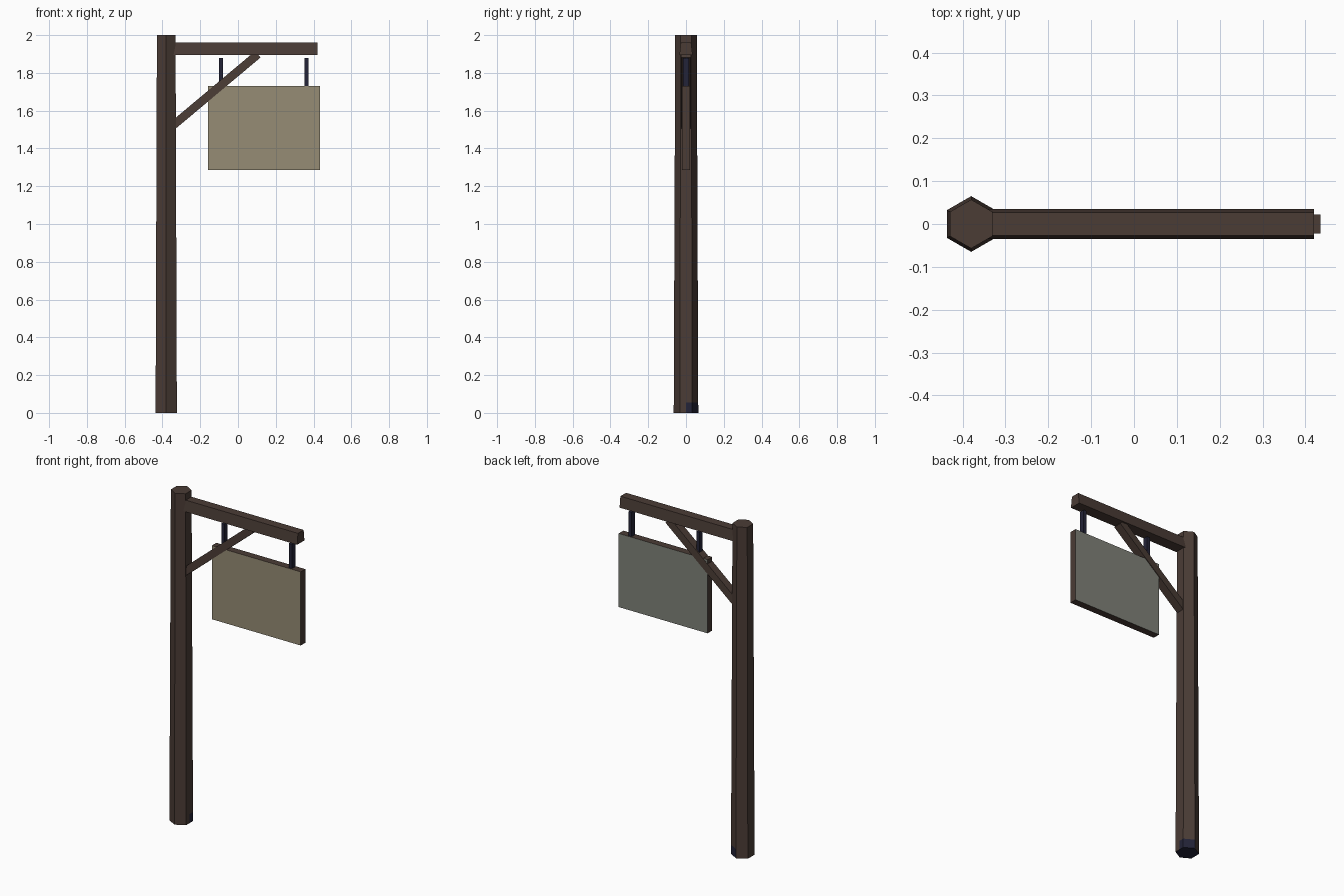
import bpy, bmesh, math
from mathutils import Vector

if "Cube" in bpy.data.objects:
    bpy.data.objects.remove(bpy.data.objects["Cube"])


def material(name, rgb):
    m = bpy.data.materials.new(name)
    m.diffuse_color = (*rgb, 1)
    m.use_nodes = True
    m.node_tree.nodes["Principled BSDF"].inputs["Base Color"].default_value = m.diffuse_color
    return m


wood = material("dark_wood", (0.069, 0.045, 0.036))
panel = material("tan_panel", (0.305, 0.262, 0.178))
back = material("grey_panel", (0.216, 0.223, 0.191))
iron = material("dark_blue_iron", (0.017, 0.017, 0.038))


def finish(name, bm, mats):
    bmesh.ops.recalc_face_normals(bm, faces=bm.faces)
    me = bpy.data.meshes.new(name)
    bm.to_mesh(me)
    bm.free()
    for m in mats:
        me.materials.append(m)
    ob = bpy.data.objects.new(name, me)
    bpy.context.collection.objects.link(ob)
    return ob


def bar(name, start, end, height, y_bottom, y_top, mats=(wood,)):
    """Straight bar in the xz plane with a trapezoid cross-section."""
    a, b = Vector((start[0], 0, start[1])), Vector((end[0], 0, end[1]))
    d = (b - a).normalized()
    up = Vector((-d.z, 0, d.x)) * height / 2
    bm = bmesh.new()
    rings = []
    for p in (a, b):
        rings.append([bm.verts.new(p + up * s + Vector((0, y, 0)))
                      for s, y in ((-1, -y_bottom), (-1, y_bottom), (1, y_top), (1, -y_top))])
    for r in rings:
        bm.faces.new(r)
    for i in range(4):
        j = (i + 1) % 4
        bm.faces.new((rings[0][i], rings[0][j], rings[1][j], rings[1][i]))
    return finish(name, bm, mats)


# Tapered hexagonal post with dark foot
bm = bmesh.new()
rings = []
for z, r in ((0, 0.065), (0.055, 0.0648), (2, 0.057)):
    rings.append([bm.verts.new((-0.38 + r * math.cos(math.radians(30 + 60 * i)),
                                r * math.sin(math.radians(30 + 60 * i)), z)) for i in range(6)])
bm.faces.new(rings[0])
bm.faces.new(rings[-1])
for lo, hi in zip(rings, rings[1:]):
    for i in range(6):
        j = (i + 1) % 6
        bm.faces.new((lo[i], lo[j], hi[j], hi[i]))
low = [f for f in bm.faces if f.calc_center_median().z < 0.05]
geom = low + list({e for f in low for e in f.edges}) + list({v for f in low for v in f.verts})
bmesh.ops.bisect_plane(bm, geom=geom, plane_co=(0, 0, 0), plane_no=(0, 1, 0))
for f in bm.faces:
    c = f.calc_center_median()
    if c.z < 0.001 or (c.z < 0.05 and c.x > -0.37 and c.y > 0):
        f.material_index = 1
finish("post", bm, (wood, iron))

# Top arm and diagonal brace
bar("arm", (-0.37, 1.928), (0.42, 1.928), 0.066, 0.035, 0.027)
bar("brace", (-0.37, 1.50), (0.105, 1.898), 0.044, 0.026, 0.024)

# Hanging board: coloured faces, wooden edges
board = bar("sign_board", (-0.16, 1.5075), (0.435, 1.5075), 0.445, 0.022, 0.022,
            (wood, panel, back))
for p in board.data.polygons:
    if abs(p.normal.y) > 0.9:
        p.material_index = 1 if p.normal.y < 0 else 2

# Two hangers
for side, x in (("left", -0.09), ("right", 0.362)):
    bar("hanger_" + side, (x - 0.01, 1.8), (x + 0.01, 1.8), 0.156, 0.016, 0.016, (iron,))
